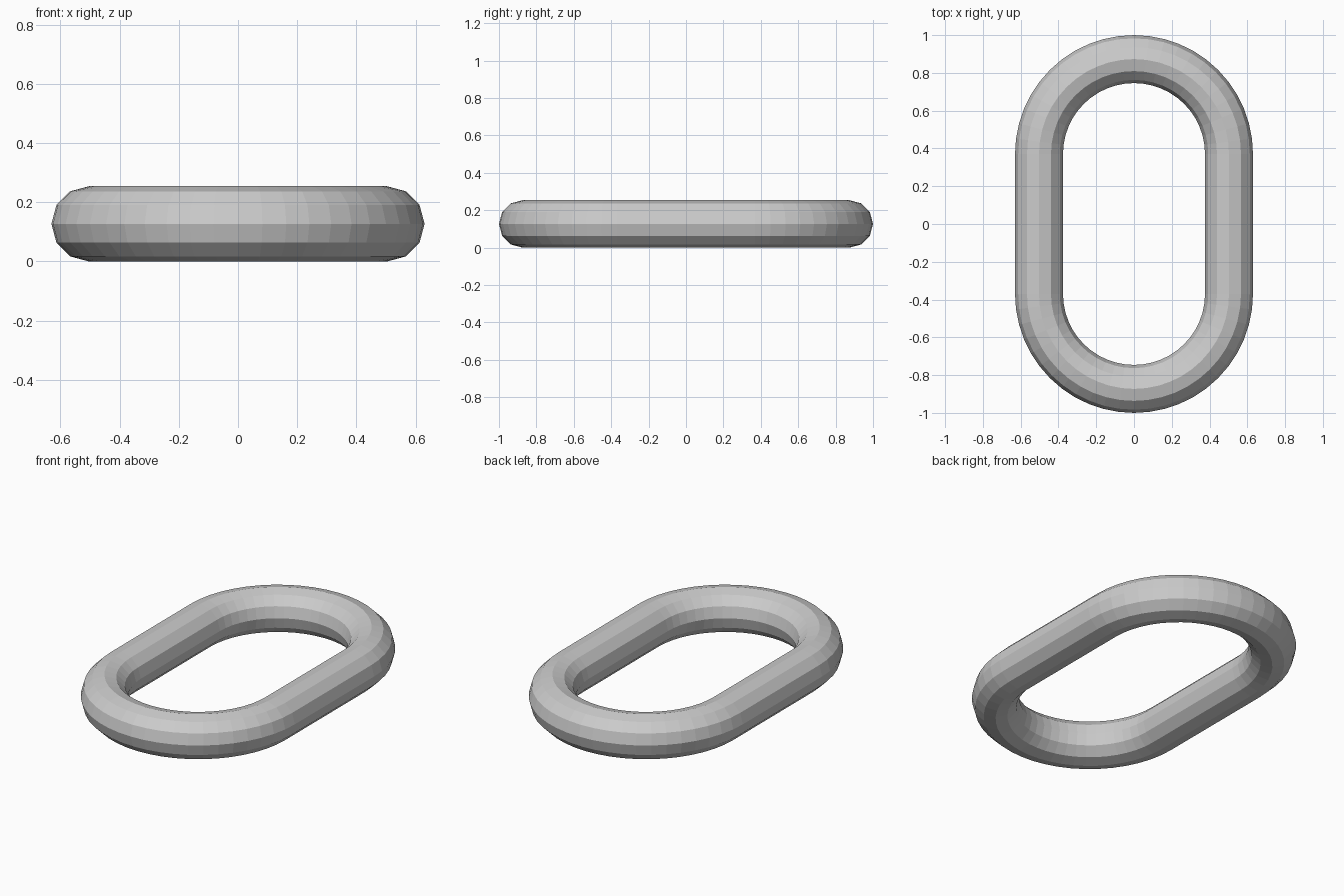
import bpy, bmesh
from math import sin, cos, pi

if "Cube" in bpy.data.objects:
    bpy.data.objects.remove(bpy.data.objects["Cube"])

TUBE = 0.127      # tube radius
BEND = 0.503      # centre-line radius of the rounded ends
HALF = 0.37       # half length of the straight sides
SIDES, STEPS = 12, 24

bm = bmesh.new()

# Rings of the tube along a stadium-shaped path
rings = []
for end in (1, -1):
    for i in range(STEPS + 1):
        a = pi * i / STEPS + (0 if end == 1 else pi)
        ring = []
        for j in range(SIDES):
            t = 2 * pi * j / SIDES
            r = BEND + TUBE * cos(t)
            ring.append(bm.verts.new((r * cos(a), end * HALF + r * sin(a), TUBE + TUBE * sin(t))))
        rings.append(ring)

# Skin between neighbouring rings, closing the loop
for k, ring in enumerate(rings):
    nxt = rings[(k + 1) % len(rings)]
    for j in range(SIDES):
        n = (j + 1) % SIDES
        bm.faces.new((ring[j], nxt[j], nxt[n], ring[n]))
bmesh.ops.recalc_face_normals(bm, faces=bm.faces)

mesh = bpy.data.meshes.new("chain_link")
bm.to_mesh(mesh)
bm.free()
bpy.context.collection.objects.link(bpy.data.objects.new("chain_link", mesh))
